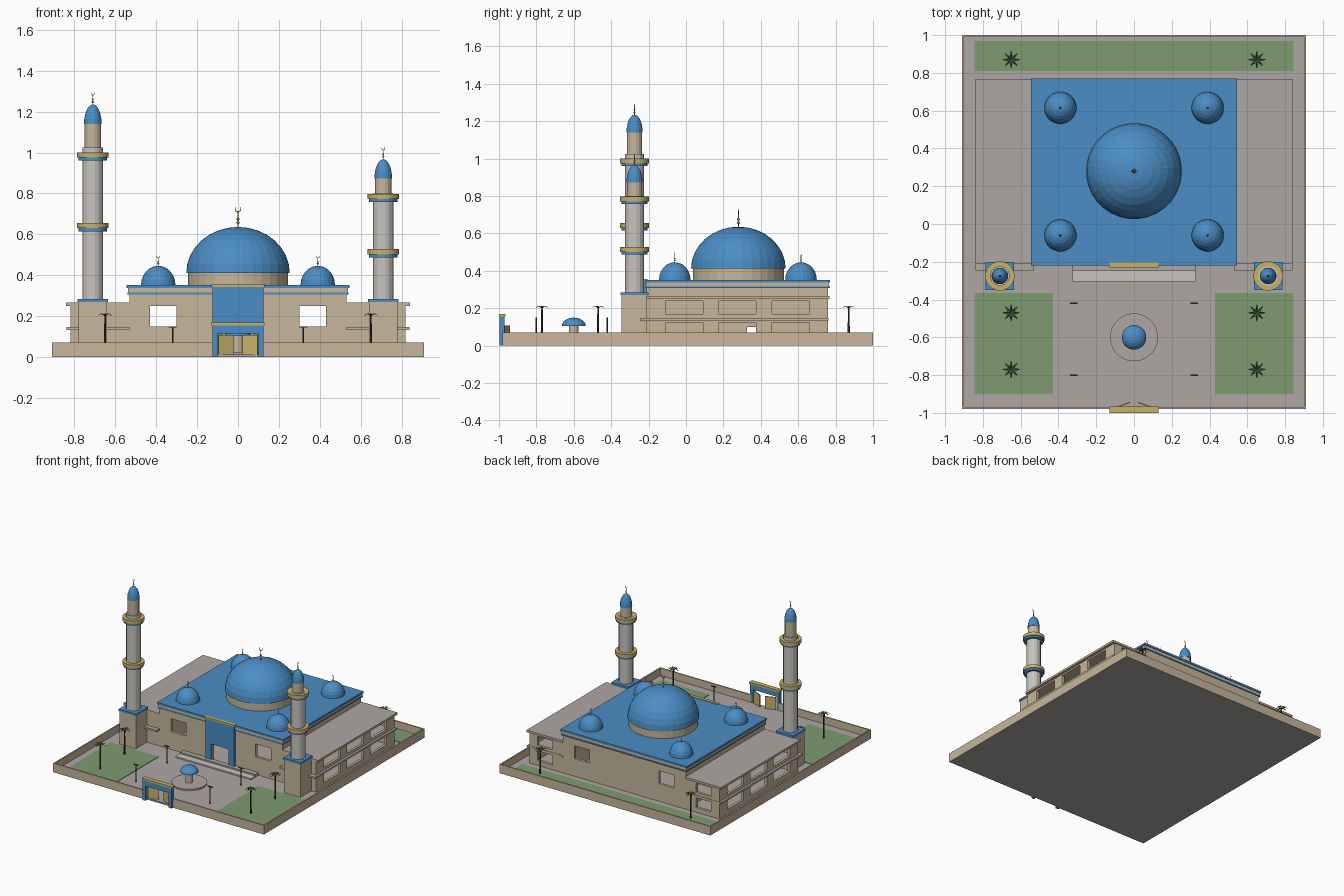
import bpy, bmesh, math
from mathutils import Matrix

if "Cube" in bpy.data.objects:
    bpy.data.objects.remove(bpy.data.objects["Cube"], do_unlink=True)


def make_material(name, rgb):
    m = bpy.data.materials.new(name)
    m.use_nodes = True
    m.diffuse_color = (*rgb, 1)
    m.node_tree.nodes["Principled BSDF"].inputs["Base Color"].default_value = (*rgb, 1)
    return m


STONE = make_material("sandstone", (.57, .47, .33))
BLUE = make_material("blue tile", (.07, .27, .56))
GOLD = make_material("gold", (.58, .44, .14))
PAVING = make_material("grey paving", (.42, .39, .37))
PALE = make_material("pale stone", (.58, .56, .53))
GRASS = make_material("grass", (.21, .33, .16))
BARK = make_material("dark bark", (.06, .045, .03))
LEAF = make_material("palm leaf", (.03, .07, .03))


def finish(name, bm, mat, top=None):
    """Make an object; faces looking up can take a second material."""
    bmesh.ops.recalc_face_normals(bm, faces=bm.faces)
    mesh = bpy.data.meshes.new(name)
    mesh.materials.append(mat)
    if top:
        mesh.materials.append(top)
        for f in bm.faces:
            f.material_index = int(f.normal.z > .9)
    bm.to_mesh(mesh)
    bm.free()
    ob = bpy.data.objects.new(name, mesh)
    bpy.context.collection.objects.link(ob)
    return ob


def box(name, x, y, z, mat, top=None):
    bm = bmesh.new()
    size = [b - a for a, b in (x, y, z)]
    mid = [(a + b) / 2 for a, b in (x, y, z)]
    bmesh.ops.create_cube(bm, size=1, matrix=Matrix.Translation(mid) @ Matrix.Diagonal((*size, 1)))
    return finish(name, bm, mat, top)


def lathe(name, profile, at, mat, sides=16):
    """Revolve (radius, height) points about a vertical axis."""
    bm = bmesh.new()
    rings = []
    for r, z in profile:
        if r == 0:
            rings.append([bm.verts.new((at[0], at[1], z))] * sides)
        else:
            rings.append([bm.verts.new((at[0] + r * math.cos(a), at[1] + r * math.sin(a), z))
                          for a in (math.tau * (i + .5) / sides for i in range(sides))])
    for lo, hi in zip(rings, rings[1:]):
        for i in range(sides):
            j = (i + 1) % sides
            bm.faces.new(dict.fromkeys((lo[i], lo[j], hi[j], hi[i])))
    for ring in (rings[0], rings[-1]):
        if len(set(ring)) > 1:
            bm.faces.new(ring)
    return finish(name, bm, mat)


def drum(name, r, z0, z1, at, mat, sides=24):
    return lathe(name, [(r, z0), (r, z1)], at, mat, sides)


def dome(name, r, z, height, at, sides=32, rings=8):
    steps = [math.pi / 2 * i / rings for i in range(rings)]
    lathe(name, [(r * math.cos(a), z + height * math.sin(a)) for a in steps] + [(0, z + height)],
          at, BLUE, sides)


def finial(name, z, h, at):
    """Beaded spike carrying an upturned crescent."""
    beads = [(.03, 0), (.03, .15), (.1, .22), (.03, .3), (.08, .4), (.03, .48), (.03, .72), (0, .74)]
    lathe(name + "_spike", [(r * h, z + t * h) for r, t in beads], at, GOLD, 8)
    curve = bpy.data.curves.new(name + "_crescent", "CURVE")
    curve.dimensions = "3D"
    curve.bevel_depth, curve.bevel_resolution = .03 * h, 1
    curve.materials.append(GOLD)
    line = curve.splines.new("POLY")
    line.points.add(12)
    for i, p in enumerate(line.points):
        a = math.radians(-90 + (i - 6) * 21)
        p.co = (at[0] + .13 * h * math.cos(a), at[1], z + h * (.86 + .14 * math.sin(a)), 1)
        p.radius = 1.1 - abs(i - 6) / 8
    bpy.context.collection.objects.link(bpy.data.objects.new(name + "_crescent", curve))


def cut(ob, holes):
    """Cut box-shaped openings out of a wall block."""
    for hole in holes:
        cutter = box("cutter", *hole, STONE)
        cutter.hide_render = True
        mod = ob.modifiers.new("opening", "BOOLEAN")
        mod.object, mod.operation, mod.solver = cutter, "DIFFERENCE", "EXACT"
        bpy.context.view_layer.objects.active = ob
        bpy.ops.object.modifier_apply(modifier=mod.name)
        bpy.data.objects.remove(cutter, do_unlink=True)


def span(s, a, b):
    return tuple(sorted((s * a, s * b)))


G = .012  # ground level
SIDES = ((-1, "right"), (1, "left"))

# Courtyard, boundary walls and lawns
box("courtyard", (-.905, .905), (-.975, .995), (0, G), PAVING)
box("back_boundary_wall", (-.91, .91), (.99, 1), (0, .07), STONE)
box("back_lawn", (-.845, .845), (.81, .97), (G, .016), GRASS)
for s, side in SIDES:
    box(side + "_boundary_wall", span(s, .9, .91), (-.98, .99), (0, .07), STONE)
    box(side + "_front_boundary_wall", span(s, .12, .9), (-.98, -.97), (0, .07), STONE)
    box(side + "_lawn", span(s, .43, .845), (-.9, -.365), (G, .016), GRASS)

# Entrance gate with half-open doors
box("gate_lintel", (-.125, .125), (-.998, -.97), (.115, .155), BLUE)
box("gate_cornice", (-.13, .13), (-1, -.965), (.155, .17), GOLD)
for s, side in SIDES:
    box(side + "_gate_post", span(s, .1, .125), (-.998, -.97), (0, .115), BLUE)
    door = box(side + "_gate_door", span(s, -.08, 0), (-.003, .003), (G, .108), GOLD)
    door.location = (s * .097, -.972, 0)
    door.rotation_euler.z = -s * .36

# Main hall: hollow walls with openings
hall = box("hall_walls", (-.53, .53), (-.21, .76), (G, .335), STONE)
openings = [((-.51, .51), (-.19, .74), (0, .32)),
            ((-.075, .075), (-.3, -.1), (0, .155)),
            ((-.7, .7), (.325, .375), (0, .1))]
for s, side in SIDES:
    openings.append((span(s, .3, .43), (-.3, .9), (.15, .25)))
cut(hall, openings)
box("hall_roof", (-.545, .545), (-.22, .77), (.337, .352), BLUE)
box("hall_cornice", (-.538, .538), (-.215, .765), (.316, .337), STONE)
for y in (-.217, .762):
    box("cornice_band", (-.54, .54), (y, y + .007), (.307, .316), BLUE)
for x in (-.54, .533):
    box("cornice_band", (x, x + .007), (-.21, .762), (.307, .316), BLUE)

# Portal and steps
portal = box("portal", (-.125, .125), (-.225, -.205), (G, .342), BLUE)
cut(portal, [((-.075, .075), (-.3, -.1), (0, .155))])
box("portal_cornice", (-.13, .13), (-.23, -.205), (.342, .356), GOLD)
box("lower_step", (-.325, .325), (-.305, -.21), (G, .022), PALE)
box("upper_step", (-.325, .325), (-.25, -.21), (.022, .033), PAVING)

# Side wings: two storeys of windows
for s, side in SIDES:
    wing = box(side + "_wing_walls", span(s, .53, .82), (-.21, .76), (G, .25), STONE)
    holes = [(span(s, .5, .8), (-.19, .74), (0, .24))]
    for z in ((.05, .125), (.168, .238)):
        holes += [(span(s, .75, .9), (y - .1, y + .1), z) for y in (-.01, .275, .56)]
        holes.append((span(s, .62, .75), (.7, .8), z))
    cut(wing, holes)
    box(side + "_wing_floor", span(s, .53, .838), (-.245, .763), (.133, .146), STONE, PAVING)
    box(side + "_wing_roof", span(s, .53, .84), (-.213, .768), (.25, .266), STONE, PAVING)

# Domes
C = (0, .28)
drum("main_drum", .245, .35, .415, C, STONE, 32)
dome("main_dome", .254, .412, .224, C)
finial("main_finial", .633, .107, C)
for s, side in SIDES:
    for y, end in ((-.06, "front"), (.615, "back")):
        name = f"{end}_{side}_dome"
        dome(name, .085, .352, .094, (s * .39, y), 24, 6)
        finial(name + "_finial", .444, .056, (s * .39, y))

# Minarets: the right one is taller
for s, side, balconies, neck, top in ((-1, "right", (.615, .96), 1.025, 1.14),
                                      (1, "left", (.487, .757), .80, .872)):
    at = (s * .71, -.275)
    n = side + "_minaret"
    box(n + "_base", span(s, .64, .78), (-.345, -.205), (G, .27), STONE)
    box(n + "_base_cap", span(s, .635, .785), (-.35, -.2), (.27, .285), BLUE)
    drum(n + "_shaft", .052, .285, neck, at, PALE, 16)
    for z in balconies:
        drum(n + "_balcony_underside", .071, z, z + .015, at, BLUE)
        drum(n + "_balcony", .078, z + .015, z + .041, at, GOLD)
    drum(n + "_neck", .041, neck, top, at, STONE, 16)
    dome(n + "_cap", .044, top, .095, at, 16, 6)
    finial(n + "_finial", top + .092, .068, at)

# Fountain
F = (0, -.6)
drum("fountain_basin", .127, G, .024, F, PAVING, 32)
drum("fountain_pillar", .026, .024, .106, F, STONE, 16)
dome("fountain_dome", .065, .104, .046, F, 24, 6)

# Palms and lamps
for s, side in SIDES:
    for y in (-.77, -.47, .87):
        at = (s * .65, y)
        lathe("palm_trunk", [(.007, G), (.004, .2)], at, BARK, 6)
        bm = bmesh.new()
        for k in range(8):
            turn = Matrix.Translation((*at, .2)) @ Matrix.Rotation(k * math.tau / 8, 4, "Z")
            arc = [(0, .003, 0), (.022, .006, .013), (.045, .002, .004)]
            rows = [[bm.verts.new(turn @ Matrix.Translation((r, w, h)).translation) for w in (-v, v)]
                    for r, v, h in arc]
            for a, b in zip(rows, rows[1:]):
                bm.faces.new((a[0], b[0], b[1], a[1]))
        finish("palm_fronds", bm, LEAF)
    for y in (-.8, -.42):
        drum("lamp_post", .004, G, .15, (s * .32, y), BARK, 6)
        box("lamp_arm", span(s, .3, .34), (y - .004, y + .004), (.144, .15), BARK)
